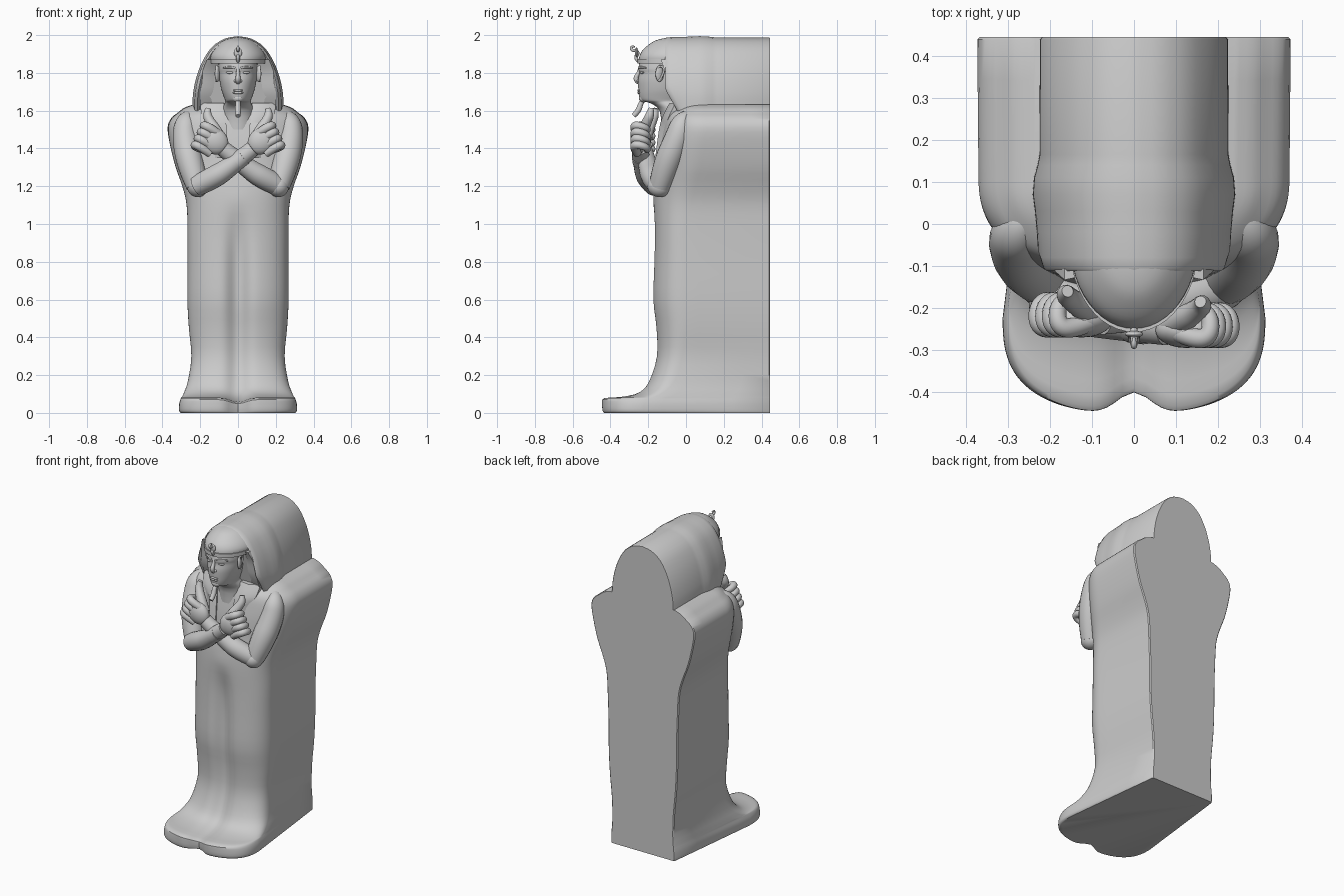
import bpy, bmesh, math
from mathutils import Vector

cube = bpy.data.objects.get("Cube")
if cube:
    bpy.data.objects.remove(cube)

stone = bpy.data.materials.new("grey_stone")
stone.use_nodes = True
COLOUR = (0.6, 0.6, 0.6, 1)
stone.diffuse_color = COLOUR
stone.node_tree.nodes["Principled BSDF"].inputs["Base Color"].default_value = COLOUR


def finish(ob, angle=45):
    ob.data.materials.clear()
    ob.data.materials.append(stone)
    bpy.ops.object.select_all(action='DESELECT')
    ob.select_set(True)
    bpy.context.view_layer.objects.active = ob
    bpy.ops.object.shade_smooth_by_angle(angle=math.radians(angle))
    return ob


def loft(name, rings, angle=45):
    """Skin closed rings of equal length and cap both ends."""
    bm = bmesh.new()
    rows = [[bm.verts.new(p) for p in ring] for ring in rings]
    n = len(rows[0])
    for a, b in zip(rows, rows[1:]):
        for i in range(n):
            j = (i + 1) % n
            bm.faces.new((a[i], a[j], b[j], b[i]))
    bm.faces.new(rows[0])
    bm.faces.new(rows[-1])
    bmesh.ops.recalc_face_normals(bm, faces=bm.faces)
    mesh = bpy.data.meshes.new(name)
    bm.to_mesh(mesh)
    bm.free()
    ob = bpy.data.objects.new(name, mesh)
    bpy.context.collection.objects.link(ob)
    return finish(ob, angle)


def tube(name, pts, radii, res=5):
    cu = bpy.data.curves.new(name, 'CURVE')
    cu.dimensions = '3D'
    cu.bevel_depth = 1
    cu.bevel_resolution = res
    cu.use_fill_caps = True
    sp = cu.splines.new('NURBS')
    sp.points.add(len(pts) - 1)
    for p, co, r in zip(sp.points, pts, radii):
        p.co = (*co, 1)
        p.radius = r
    sp.order_u = 3
    sp.use_endpoint_u = True
    sp.resolution_u = 6
    ob = bpy.data.objects.new(name, cu)
    bpy.context.collection.objects.link(ob)
    bpy.ops.object.select_all(action='DESELECT')
    ob.select_set(True)
    bpy.context.view_layer.objects.active = ob
    bpy.ops.object.convert(target='MESH')
    return finish(bpy.context.object)


def ball(name, centre, size, rot=(0, 0, 0)):
    bpy.ops.mesh.primitive_uv_sphere_add(segments=32, ring_count=18, location=centre, rotation=rot)
    ob = bpy.context.object
    ob.name = name
    ob.scale = size
    return finish(ob)


def smooth_rows(rows, steps):
    """Catmull-Rom interpolation between rows of numbers."""
    out = []
    for i in range(len(rows) - 1):
        p = [rows[max(i - 1, 0)], rows[i], rows[i + 1], rows[min(i + 2, len(rows) - 1)]]
        for k in range(steps):
            t = k / steps
            out.append([b + .5 * t * (c - a + t * (2*a - 5*b + 4*c - d + t * (3*(b - c) + d - a)))
                        for a, b, c, d in zip(*p)])
    return out + [rows[-1]]


BACK = 0.445

# Body with back slab: z, back half width, front half width, curve start y, front y, leg groove
BODY = [(0, .228, .304, -.22, -.44, .045), (.012, .23, .312, -.225, -.447, .05),
        (.05, .23, .311, -.22, -.45, .05), (.078, .228, .302, -.21, -.44, .05),
        (.086, .227, .296, -.17, -.34, .04), (.11, .225, .285, -.12, -.25, .03),
        (.17, .222, .265, -.06, -.2, .03), (.3, .226, .247, -.02, -.162, .035),
        (.45, .24, .26, 0, -.165, .045), (.6, .248, .268, 0, -.182, .05),
        (.8, .25, .267, 0, -.176, .045), (.95, .255, .267, 0, -.172, .03),
        (1.1, .264, .272, .02, -.172, 0), (1.2, .292, .295, .05, -.165, 0),
        (1.3, .33, .33, .08, -.15, 0), (1.42, .36, .36, .1, -.14, 0),
        (1.51, .373, .37, .11, -.125, 0), (1.56, .354, .35, .11, -.115, 0),
        (1.59, .318, .315, .11, -.1, 0), (1.615, .285, .28, .1, -.06, 0),
        (1.632, .24, .235, .1, -.03, 0)]


def body_ring(z, wb, wf, ys, f, groove):
    half = [(wb - .006, BACK, 0), (wb, BACK - .006, 0)]
    half += [(wb + (wf - wb) * t, BACK + (ys - BACK) * t, 0) for t in (.3, .6, .85)]
    power = .85 - .12 * max(0, 1 - z / .3)
    for k in range(37):
        a = math.pi / 2 * k / 36
        x, d = wf * max(0, math.cos(a)) ** power, math.sin(a) ** power
        dip = groove * math.exp(-(x / .055) ** 2)
        half.append((x, ys + (f - ys) * d + dip, dip * .5 * min(1, z / .08)))
    return [(x, y, z - h) for x, y, h in half] + [(-x, y, z - h) for x, y, h in half[-2::-1]]


loft("body", [body_ring(*r) for r in smooth_rows(BODY, 3)], 40)

# Headdress arch running from the back to the face, its front edge sloping at the shoulders
ARCH = [(.238, 1.58), (.238, 1.64), (.234, 1.7), (.217, 1.78), (.186, 1.86), (.137, 1.935),
        (.07, 1.98), (0, 1.993)]
arch = smooth_rows(ARCH, 3)
arch += [(-x, z) for x, z in arch[-2::-1]]
HOOD = [(BACK, .92), (BACK - .006, .94), (.165, .945), (.14, .965), (.11, 1), (.07, 1.012),
        (.03, .99), (-.02, .975), (-.08, .965), (-.105, .935), (-.112, .9), (-.1, .85)]


def slope(y, z):
    return y + max(0, 1.72 - z) * .55 * min(1, max(0, -y / .1))


loft("headdress", [[(x * s, slope(y, z), 1.58 + (z - 1.58) * (.75 + s / 4)) for x, z in arch]
                   for y, s in HOOD], 40)

# Cap over the brow, meeting the arch
CAP = [(1.862, .148, .2), (1.89, .15, .196), (1.92, .135, .18), (1.95, .107, .147),
       (1.972, .076, .11), (1.984, .038, .06), (1.987, .005, .01)]
N = 48
angles = [math.tau * i / N for i in range(N)]
loft("cap", [[(w * math.cos(a), -.05 + d * math.sin(a), z) for a in angles]
             for z, w, d in smooth_rows(CAP, 3)], 60)

# Cloth wings sloping from the cap to the shoulders beside the face
WING = [(1.87, .09, .165, -.145), (1.8, .095, .19, -.122), (1.7, .088, .2, -.105),
        (1.62, .08, .2, -.07)]
for s in (-1, 1):
    loft("headdress_wing", [[(s * a, y + .05, z), (s * (a + b) / 2, y + .02, z), (s * b, y + .012, z),
                             (s * b, y + .07, z), (s * a, y + .07, z)]
                            for z, a, b, y in smooth_rows(WING, 4)])

# Face and neck: z, half width, centre y, depth
FACE = [(1.5, .09, -.04, .09), (1.6, .085, -.06, .08), (1.64, .07, -.1, .09),
        (1.652, .068, -.12, .115), (1.675, .076, -.12, .128), (1.71, .088, -.12, .132),
        (1.76, .098, -.12, .134), (1.8, .101, -.12, .127), (1.825, .103, -.12, .132),
        (1.88, .1, -.11, .13)]
loft("face", [[(w * math.cos(a), c + d * math.sin(a), z) for a in angles]
              for z, w, c, d in smooth_rows(FACE, 3)], 60)
tube("nose", [(0, -.243, 1.835), (0, -.25, 1.8), (0, -.272, 1.765), (0, -.25, 1.75)],
     [.007, .01, .014, .012])
for z in (1.707, 1.695):
    ball("lip", (0, -.248, z), (.028, .01, .007))
ball("chin", (0, -.225, 1.665), (.03, .024, .022))
tube("false_beard", [(0, -.22, 1.665), (0, -.24, 1.64), (0, -.25, 1.6), (0, -.278, 1.572)],
     [.012, .013, .017, .013])
for s in (-1, 1):
    ball("eye", (s * .043, -.233, 1.802), (.021, .008, .007), (0, 0, s * .35))
    tube("brow", [(s * x, y, z) for x, y, z in
                  ((.015, -.249, 1.826), (.045, -.241, 1.834), (.078, -.213, 1.826))],
         [.005, .007, .004])
    ball("nostril", (s * .013, -.249, 1.757), (.009, .012, .008))
    ball("ear", (s * .108, -.14, 1.795), (.012, .024, .042), (0, 0, s * .5))
    tube("ear_rim", [(s * .114, y, z) for y, z in
                     ((-.155, 1.8), (-.15, 1.84), (-.115, 1.83), (-.12, 1.79), (-.145, 1.755))],
         [.006] * 5)

# Headband and rearing serpent
loft("headband", [[(r * .74 * math.cos(a), -.05 + r * math.sin(a), z) for a in angles]
                  for z, r in ((1.85, .19), (1.85, .207), (1.874, .207), (1.874, .19))])
tube("serpent", [(0, -.25, 1.86), (0, -.272, 1.88), (0, -.25, 1.905), (0, -.265, 1.918),
                 (0, -.29, 1.92), (0, -.29, 1.942), (0, -.27, 1.938)],
     [.009, .01, .009, .008, .008, .007, .004])
ball("serpent_hood", (0, -.262, 1.908), (.022, .008, .026))

# Cloth lappets draped on the chest
LAPPET = [(1.64, .075, .2, -.08), (1.57, .068, .19, -.115),
          (1.5, .06, .15, -.135), (1.35, .055, .13, -.155)]
for s in (-1, 1):
    loft("lappet", [[(s * a, y, z), (s * (a + b) / 2, y - .008, z), (s * b, y + .025, z),
                     (s * b, y + .08, z), (s * a, y + .08, z)]
                    for z, a, b, y in smooth_rows(LAPPET, 4)])


def arm(s, lift):
    """Arm on side s, its forearm crossing to the other side."""
    def at(pts):
        return [(s * x, y - lift, z) for x, y, z in pts]
    tube("upper_arm", [(s * x, y, z) for x, y, z in
                       ((.25, .02, 1.575), (.275, -.015, 1.55), (.28, -.045, 1.45),
                        (.25, -.105, 1.31), (.216, -.138, 1.2))],
         [.03, .06, .07, .074, .058], 8)
    ball("elbow", (s * .214, -.14, 1.2), (.056, .064, .058))
    tube("forearm", at([(.22, -.14, 1.2), (.14, -.175, 1.24), (.05, -.2, 1.295),
                        (-.08, -.222, 1.4)]), [.054, .062, .052, .042], 8)
    # Wrist cuff
    tube("cuff", at([(.005, -.209, 1.33), (-.03, -.215, 1.358)]), [.049, .047], 8)
    # Hand: palm, curled fingers and raised thumb
    ball("palm", at([(-.125, -.228, 1.44)])[0], (.078, .042, .068), (0, s * .7, 0))
    for i in range(4):
        k = Vector((-.15 - .016 * i, -.232, 1.51 - .034 * i))
        path = [k + Vector(o) for o in ((.05, 0, -.035), (0, -.02, 0), (-.032, -.008, .014),
                                        (-.032, .04, .002), (0, .058, -.015), (.02, .045, -.02))]
        tube("finger", at(path), [.022, .024, .022, .02, .018, .012])
    tube("thumb", at([(-.09, -.215, 1.45), (-.12, -.2, 1.5), (-.15, -.18, 1.545),
                      (-.165, -.165, 1.58), (-.158, -.16, 1.612)]),
         [.032, .031, .026, .024, .014])


arm(1, 0)
arm(-1, .025)
